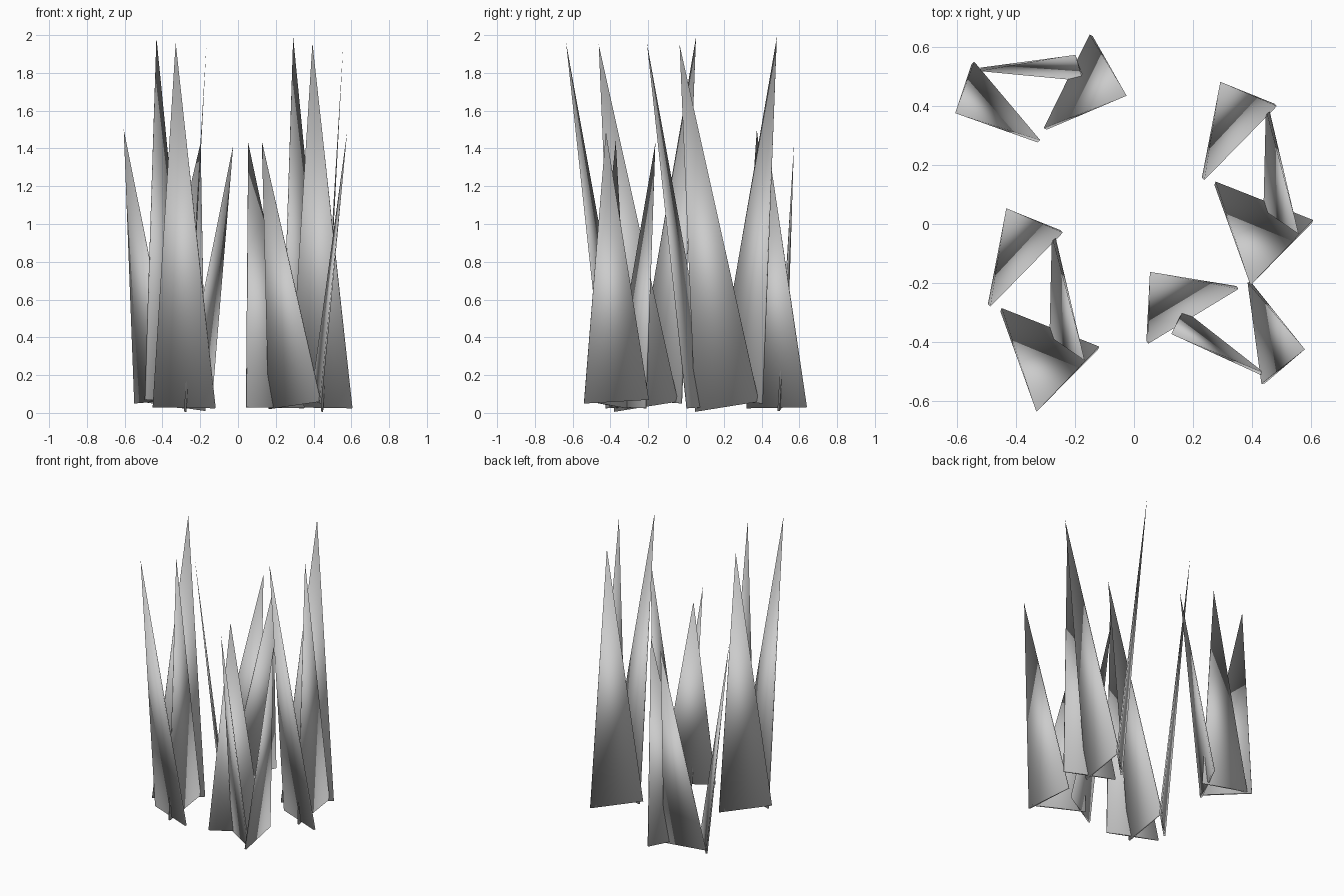
import bpy, bmesh
from mathutils import Vector

if "Cube" in bpy.data.objects:
    bpy.data.objects.remove(bpy.data.objects["Cube"])

THICK = 0.012


def blade(name, a, b, tip, shift=(0, 0, 0)):
    """Thin flat blade: slim rectangular foot from a to b, rising to a point."""
    s = Vector(shift)
    a, b, tip = Vector(a) + s, Vector(b) + s, Vector(tip) + s
    n = (b - a).cross(tip - a).normalized() * THICK / 2
    bm = bmesh.new()
    foot = [bm.verts.new(p) for p in (a + n, b + n, b - n, a - n)]
    top = bm.verts.new(tip)
    bm.faces.new(foot)
    for i in range(4):
        bm.faces.new((foot[i], top, foot[(i + 1) % 4]))
    bmesh.ops.recalc_face_normals(bm, faces=bm.faces[:])
    for f in bm.faces:
        f.smooth = True
    me = bpy.data.meshes.new(name)
    bm.to_mesh(me)
    bm.free()
    bpy.context.collection.objects.link(bpy.data.objects.new(name, me))


# each blade: foot end, foot end, tip
tall_clump = [
    ((-0.245, -0.025, 0.05), (-0.49, -0.275, 0.07), (-0.432, 0.053, 1.99)),
    ((-0.272, -0.042, 0.06), (-0.28, -0.38, 0.006), (-0.167, -0.462, 1.95)),
    ((-0.45, -0.29, 0.03), (-0.12, -0.42, 0.025), (-0.33, -0.635, 1.96)),
]
short_back_clump = [
    ((-0.545, 0.545, 0.05), (-0.322, 0.28, 0.07), (-0.605, 0.375, 1.5)),
    ((-0.52, 0.523, 0.06), (-0.172, 0.49, 0.01), (-0.198, 0.572, 1.43)),
    ((-0.145, 0.638, 0.03), (-0.30, 0.322, 0.025), (-0.025, 0.434, 1.42)),
]
short_front_clump = [
    ((0.437, -0.54, 0.05), (0.39, -0.197, 0.07), (0.578, -0.424, 1.49)),
    ((0.437, -0.508, 0.06), (0.165, -0.295, 0.02), (0.126, -0.372, 1.44)),
    ((0.045, -0.40, 0.03), (0.35, -0.215, 0.025), (0.054, -0.162, 1.43)),
]

# the tall clump appears twice, the short clumps once each
clumps = [
    ("left_grass", tall_clump, (0, 0, 0)),
    ("right_grass", tall_clump, (0.724, 0.428, 0)),
    ("back_grass", short_back_clump, (0, 0, 0)),
    ("front_grass", short_front_clump, (0, 0, 0)),
]
for name, blades, shift in clumps:
    for i, (a, b, tip) in enumerate(blades):
        blade(f"{name}_blade_{i + 1}", a, b, tip, shift)
